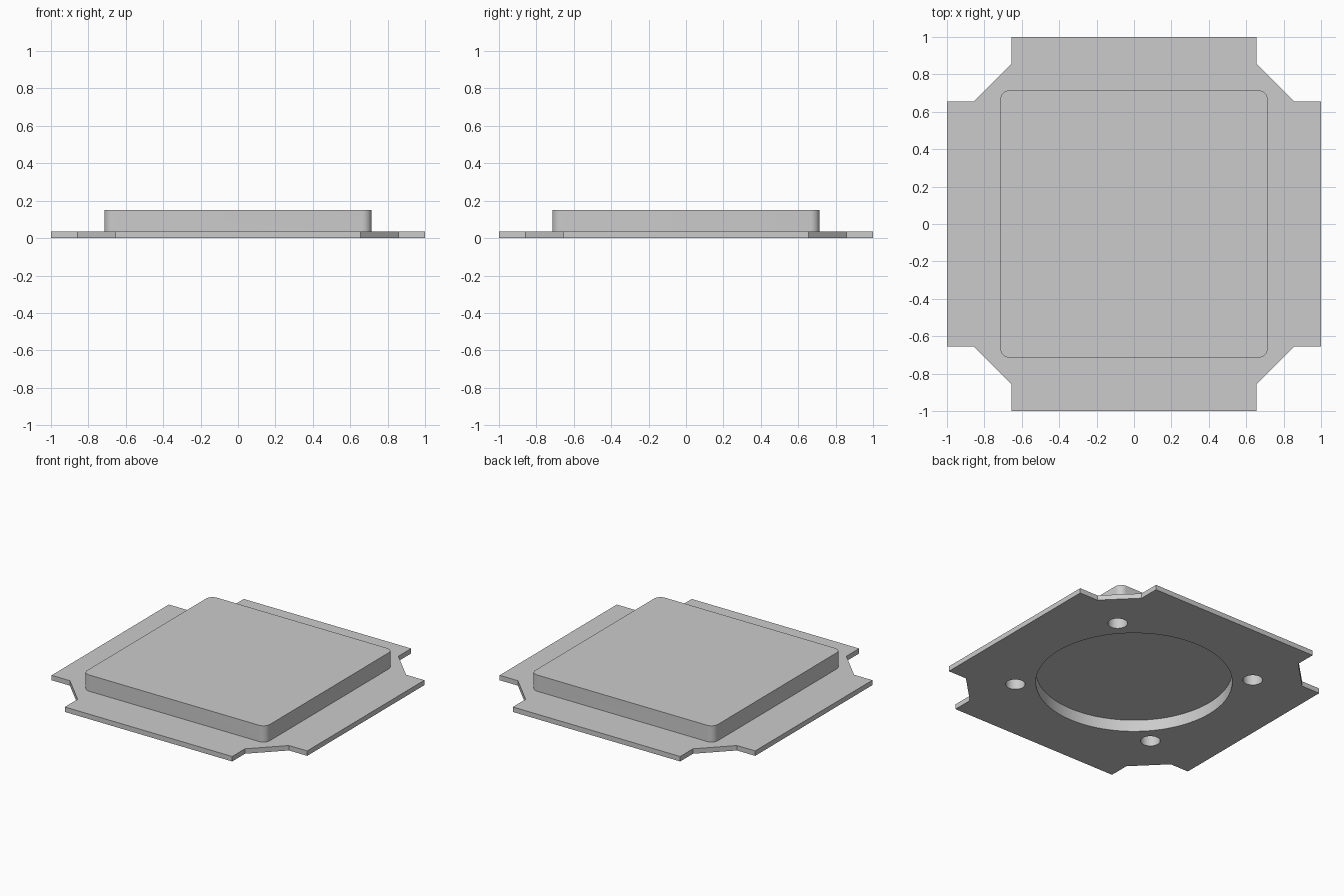
import bpy
import bmesh
from math import cos, sin, pi, radians

cube = bpy.data.objects.get("Cube")
if cube:
    bpy.data.objects.remove(cube, do_unlink=True)

grey = bpy.data.materials.new("plain_grey")
grey.use_nodes = True
colour = (0.6, 0.6, 0.6, 1)
grey.diffuse_color = colour
grey.node_tree.nodes["Principled BSDF"].inputs["Base Color"].default_value = colour


def prism(name, outline, bottom, top):
    """Extrude a flat outline from bottom to top."""
    bm = bmesh.new()
    face = bm.faces.new([bm.verts.new((x, y, bottom)) for x, y in outline])
    raised = bmesh.ops.extrude_face_region(bm, geom=[face])["geom"]
    verts = [v for v in raised if isinstance(v, bmesh.types.BMVert)]
    bmesh.ops.translate(bm, verts=verts, vec=(0, 0, top - bottom))
    bmesh.ops.recalc_face_normals(bm, faces=bm.faces)
    mesh = bpy.data.meshes.new(name)
    bm.to_mesh(mesh)
    bm.free()
    mesh.materials.append(grey)
    obj = bpy.data.objects.new(name, mesh)
    bpy.context.collection.objects.link(obj)
    return obj


def circle(cx, cy, radius, sides):
    return [(cx + radius * cos(2 * pi * i / sides),
             cy + radius * sin(2 * pi * i / sides)) for i in range(sides)]


def four_corners(points):
    """Turn the points of one corner through four quarter turns."""
    outline = []
    for _ in range(4):
        outline += points
        points = [(-y, x) for x, y in points]
    return outline


def combine(target, tool, operation):
    """Apply a boolean and remove the tool."""
    tool.hide_render = True
    mod = target.modifiers.new(operation, "BOOLEAN")
    mod.operation = operation
    mod.solver = "EXACT"
    mod.object = tool
    bpy.context.view_layer.objects.active = target
    bpy.ops.object.modifier_apply(modifier=mod.name)
    bpy.data.objects.remove(tool, do_unlink=True)


# Thin plate with a notch at each corner
notch = [(1, 0.655), (0.857, 0.655), (0.655, 0.857), (0.655, 1)]
plate = prism("notched_plate_with_block", four_corners(notch), 0, 0.035)

# Raised block with rounded upright corners
half, radius, steps = 0.715, 0.05, 8
arc = [(half - radius + radius * cos(pi / 2 * i / steps),
        half - radius + radius * sin(pi / 2 * i / steps)) for i in range(steps + 1)]
combine(plate, prism("raised_block", four_corners(arc), 0.015, 0.15), "UNION")

# Round recess and four blind holes in the underside
depth = 0.082
combine(plate, prism("round_recess", circle(0, 0, 0.63, 96), -0.1, depth), "DIFFERENCE")
for sx in (-1, 1):
    for sy in (-1, 1):
        hole = prism("blind_hole", circle(sx * 0.565, sy * 0.51, 0.063, 32), -0.1, depth)
        combine(plate, hole, "DIFFERENCE")

# Smooth the curved walls, keep the edges sharp
bpy.ops.object.select_all(action="DESELECT")
plate.select_set(True)
bpy.context.view_layer.objects.active = plate
bpy.ops.object.shade_smooth_by_angle(angle=radians(30))
